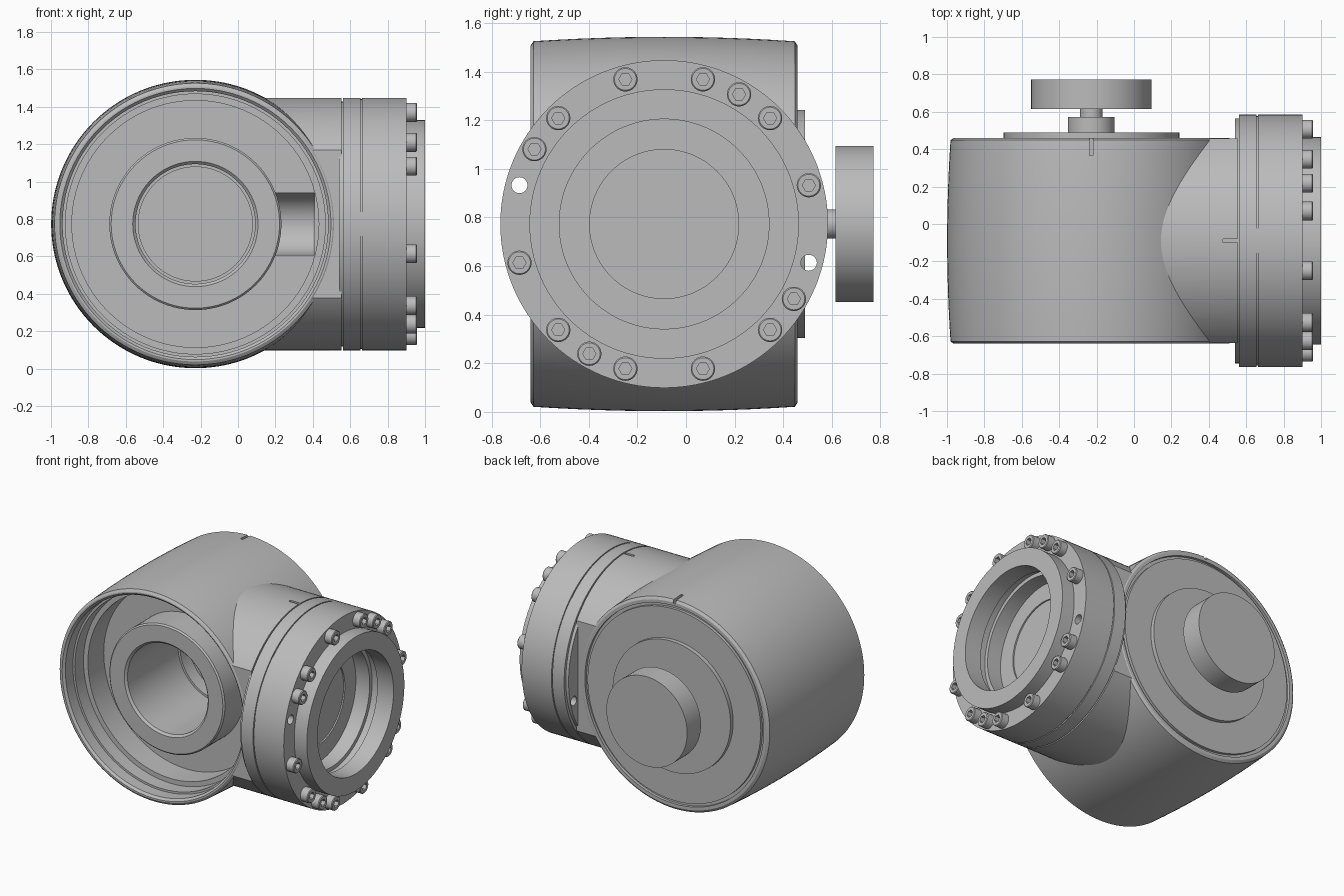
import bpy, bmesh, math
from mathutils import Matrix, Vector

if "Cube" in bpy.data.objects:
    bpy.data.objects.remove(bpy.data.objects["Cube"])

CX, CY, CZ = -0.228, -0.09, 0.773      # shared axes of body and arm
FRONT, BACK = -0.64, 0.46

grey = bpy.data.materials.new("machined_grey")
grey.use_nodes = True
colour = (0.5, 0.5, 0.5, 1)
grey.diffuse_color = colour
grey.node_tree.nodes["Principled BSDF"].inputs["Base Color"].default_value = colour


def add(name, bm):
    bmesh.ops.remove_doubles(bm, verts=bm.verts, dist=1e-5)
    bmesh.ops.recalc_face_normals(bm, faces=bm.faces)
    mesh = bpy.data.meshes.new(name)
    bm.to_mesh(mesh)
    bm.free()
    mesh.materials.append(grey)
    obj = bpy.data.objects.new(name, mesh)
    bpy.context.collection.objects.link(obj)
    return obj


def lathe(name, profile, axis, centre=(0, 0, 0), sides=96):
    """Turn (radius, distance along axis) points around the x or y axis."""
    bm = bmesh.new()
    rings = []
    for r, t in profile:
        ring = []
        for i in range(sides):
            a = math.tau * i / sides
            u, v = r * math.cos(a), r * math.sin(a)
            p = (t, u, v) if axis == "x" else (u, t, v)
            ring.append(bm.verts.new(Vector(p) + Vector(centre)))
        rings.append(ring)
    for lo, hi in zip(rings, rings[1:]):
        for i in range(sides):
            j = (i + 1) % sides
            bm.faces.new((lo[i], lo[j], hi[j], hi[i]))
    return add(name, bm)


def rod(name, r, a, b, axis, centre, sides=96):
    return lathe(name, [(0, a), (r, a), (r, b), (0, b)], axis, centre, sides)


def box(name, lo, hi):
    bm = bmesh.new()
    lo, hi = Vector(lo), Vector(hi)
    bmesh.ops.create_cube(bm, size=1, matrix=Matrix.Translation((lo + hi) / 2)
                          @ Matrix.Diagonal((*(hi - lo), 1)))
    return add(name, bm)


def combine(obj, tool, operation="DIFFERENCE"):
    mod = obj.modifiers.new("cut", "BOOLEAN")
    mod.operation, mod.object, mod.solver = operation, tool, "EXACT"
    mesh = bpy.data.meshes.new_from_object(
        obj.evaluated_get(bpy.context.evaluated_depsgraph_get()))
    obj.modifiers.clear()
    obj.data = mesh
    bpy.data.objects.remove(tool)


body_axis = (CX, 0, CZ)
arm_axis = (0, CY, CZ)

# Barrel-shaped housing with softened rims
half = (BACK - FRONT) / 2
barrel = [(0, FRONT), (0.735, FRONT)]
for i in range(13):
    s = -1 + i / 6
    barrel.append((0.771 - 0.018 * s * s, CY + s * (half - 0.012)))
barrel += [(0.735, BACK), (0, BACK)]
housing = lathe("housing", barrel, "y", body_axis, 128)

# Side arm, flattened to the depth of the housing
arm = rod("arm", 0.675, CX, 0.553, "x", arm_axis, 128)
combine(arm, box("slab", (-2, FRONT + 0.004, -1), (2, BACK - 0.004, 3)), "INTERSECT")
combine(housing, arm, "UNION")

# Stepped front cavity and the slot leading toward the arm
FLOOR = -0.26
combine(housing, lathe("cavity", [
    (0, -0.8), (0.725, -0.8), (0.725, FRONT), (0.71, -0.625), (0.71, -0.54),
    (0.695, -0.54), (0.695, -0.44), (0.66, -0.44), (0.66, FLOOR), (0, FLOOR)],
    "y", body_axis))
combine(housing, rod("slot_bottom", 0.165, 0.1, 0.41, "x", arm_axis))
combine(housing, box("slot_mouth", (0.1, FLOOR - 0.1, CZ - 0.165), (0.41, CY, CZ + 0.165)))

# Groove around the rear cover, and two alignment notches
combine(housing, lathe("rear_groove", [
    (0.69, BACK - 0.02), (0.712, BACK - 0.02), (0.712, BACK + 0.1),
    (0.69, BACK + 0.1), (0.69, BACK - 0.02)], "y", body_axis))
combine(housing, box("top_notch", (CX - 0.01, 0.365, CZ + 0.73), (CX + 0.01, 0.6, 1.7)))
combine(housing, box("arm_notch", (0.475, CY - 0.01, CZ + 0.65), (0.6, CY + 0.01, 1.6)))

# Hollow hub inside the cavity
lathe("hub", [
    (0, 0.2), (0.305, 0.2), (0.305, 0.1), (0.32, 0.1), (0.32, -0.475), (0.335, -0.49),
    (0.45, -0.49), (0.46, -0.48), (0.46, 0.25), (0, 0.25)], "y", body_axis)

# The hub bore continues past the cavity floor
combine(housing, rod("bore_clearance", 0.4, -0.4, 0.22, "y", body_axis))

# Rear plate, spindle and round end knob
lathe("rear_plate", [(0, 0.44), (0.47, 0.44), (0.47, 0.49), (0, 0.49)], "y", body_axis)
lathe("spindle", [(0, 0.48), (0.125, 0.48), (0.125, 0.573), (0.06, 0.573),
                  (0.06, 0.62), (0, 0.62)], "y", body_axis)
rod("end_knob", 0.322, 0.615, 0.772, "y", body_axis)

# Flange with seams, raised collar and recessed bore
flange = lathe("flange", [
    (0, 0.54), (0.655, 0.54), (0.655, 0.562), (0.675, 0.562), (0.675, 0.655),
    (0.667, 0.656), (0.667, 0.662), (0.675, 0.663), (0.675, 0.9), (0.555, 0.9),
    (0.555, 1.0), (0.432, 1.0), (0.432, 0.87), (0.46, 0.87), (0.46, 0.81),
    (0.432, 0.81), (0.432, 0.7), (0.307, 0.7), (0.307, 0.69), (0, 0.69)],
    "x", arm_axis, 128)


def on_bolt_circle(degrees):
    a = math.radians(degrees)
    return (0, CY + 0.617 * math.cos(a), CZ + 0.617 * math.sin(a))


# Open bolt holes run right through the flange
for angle in (165, 345):
    combine(flange, rod("bolt_hole", 0.033, 0.5, 0.95, "x", on_bolt_circle(angle), 32))

# Socket-head bolts, all sharing one mesh
bolt = lathe("bolt", [(0, 0.89), (0.05, 0.89), (0.05, 0.953), (0.045, 0.958), (0, 0.958)],
             "x", sides=32)
combine(bolt, rod("hex_socket", 0.027, 0.925, 1.0, "x", (0, 0, 0), 6))
half_set = (15, 45, 60, 75, 105, 135, 150)
for n, angle in enumerate(half_set + tuple(a + 180 for a in half_set)):
    item = bolt
    if n:
        item = bpy.data.objects.new("bolt", bolt.data)
        bpy.context.collection.objects.link(item)
    item.location = on_bolt_circle(angle)

# Smooth shading with crisp edges
for obj in bpy.context.scene.objects:
    obj.select_set(obj.type == "MESH")
bpy.context.view_layer.objects.active = housing
bpy.ops.object.shade_smooth_by_angle(angle=math.radians(25))
